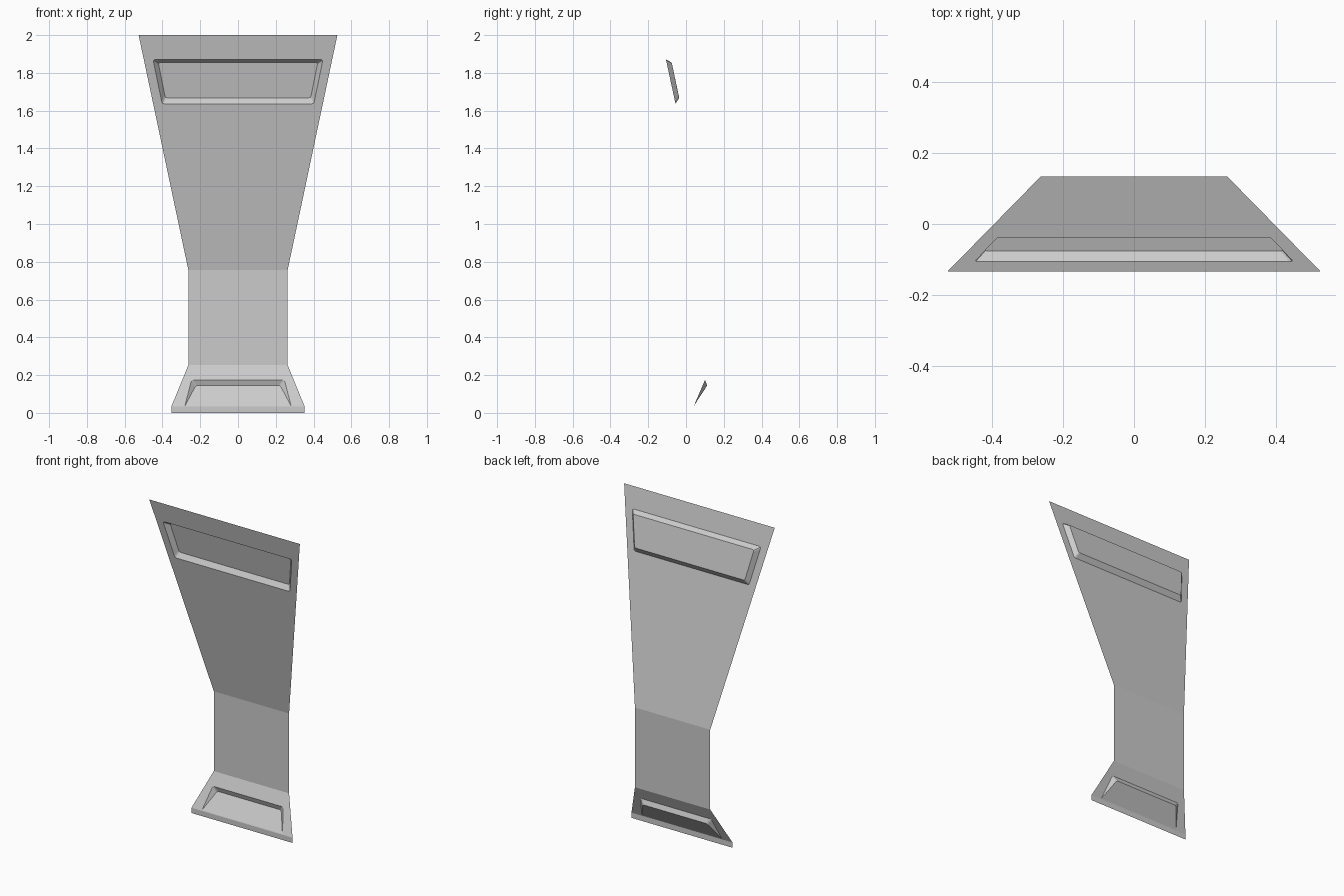
import bpy, bmesh

if "Cube" in bpy.data.objects:
    bpy.data.objects.remove(bpy.data.objects["Cube"])

# Profile of the bent sheet from the floor up: half width, y, z
PROFILE = [(0.353, 0.04, 0.0), (0.353, 0.04, 0.033), (0.263, 0.134, 0.253),
           (0.263, 0.134, 0.757), (0.526, -0.134, 2.0)]


def mirrored_corners(bottom, top):
    """Corner groups bottom-left, bottom-right, top-right, top-left from right-side points."""
    flip = lambda pts: [(-x, y, z) for x, y, z in reversed(pts)]
    return [flip(bottom), bottom, top, flip(top)]


def on_plane(low, high, pts):
    """Place front-view (x, z) points on the slope between two profile stations."""
    (_, y0, z0), (_, y1, z1) = low, high
    return [(x, y0 + (y1 - y0) * (z - z0) / (z1 - z0), z) for x, z in pts]


def quad_corners(low, high):
    return [(-low[0], *low[1:]), (low[0], *low[1:]),
            (high[0], *high[1:]), (-high[0], *high[1:])]


def add_recessed_panel(bm, low, high, rim, floor):
    """Flat panel with a recess: frame, side walls and sunken floor."""
    corners = [bm.verts.new(p) for p in quad_corners(low, high)]
    rim = [[bm.verts.new(p) for p in g] for g in rim]
    floor = [[bm.verts.new(p) for p in g] for g in floor]
    for i in range(4):
        j = (i + 1) % 4
        bm.faces.new((corners[i], corners[j], rim[j][0], rim[i][-1]))
        for a, b in zip(rim[i], rim[i][1:]):
            bm.faces.new((corners[i], b, a))
    r, f = sum(rim, []), sum(floor, [])
    for k in range(len(r)):
        n = (k + 1) % len(r)
        bm.faces.new((r[k], r[n], f[n], f[k]))
    bm.faces.new(f)


bm = bmesh.new()

# Plain strips: foot lip and upright middle
for i in (0, 2):
    bm.faces.new([bm.verts.new(p) for p in quad_corners(PROFILE[i], PROFILE[i + 1])])

# Foot slope: recess running out to nothing at its lower edge
low, high = PROFILE[1:3]
bottom = on_plane(low, high, [(0.281, 0.037)])
rim = mirrored_corners(bottom, on_plane(low, high, [(0.249, 0.163), (0.246, 0.171), (0.238, 0.175)]))
floor = mirrored_corners(bottom, [(0.229, 0.105, 0.134), (0.225, 0.109, 0.140), (0.217, 0.112, 0.145)])
add_recessed_panel(bm, low, high, rim, floor)

# Flared upper panel: wide recess with small softened corners
low, high = PROFILE[3:5]
rim = mirrored_corners(
    on_plane(low, high, [(0.391, 1.636), (0.400, 1.639), (0.404, 1.648)]),
    on_plane(low, high, [(0.447, 1.857), (0.446, 1.867), (0.438, 1.871)]))
floor = mirrored_corners(
    [(0.376, -0.036, 1.668), (0.383, -0.037, 1.671), (0.387, -0.039, 1.680)],
    [(0.420, -0.073, 1.843), (0.419, -0.075, 1.851), (0.412, -0.076, 1.855)])
add_recessed_panel(bm, low, high, rim, floor)

# Join the strips along shared edges
bmesh.ops.remove_doubles(bm, verts=bm.verts[:], dist=0.0005)

mesh = bpy.data.meshes.new("bent_panel")
bm.to_mesh(mesh)
bm.free()
bpy.context.collection.objects.link(bpy.data.objects.new("bent_panel", mesh))
